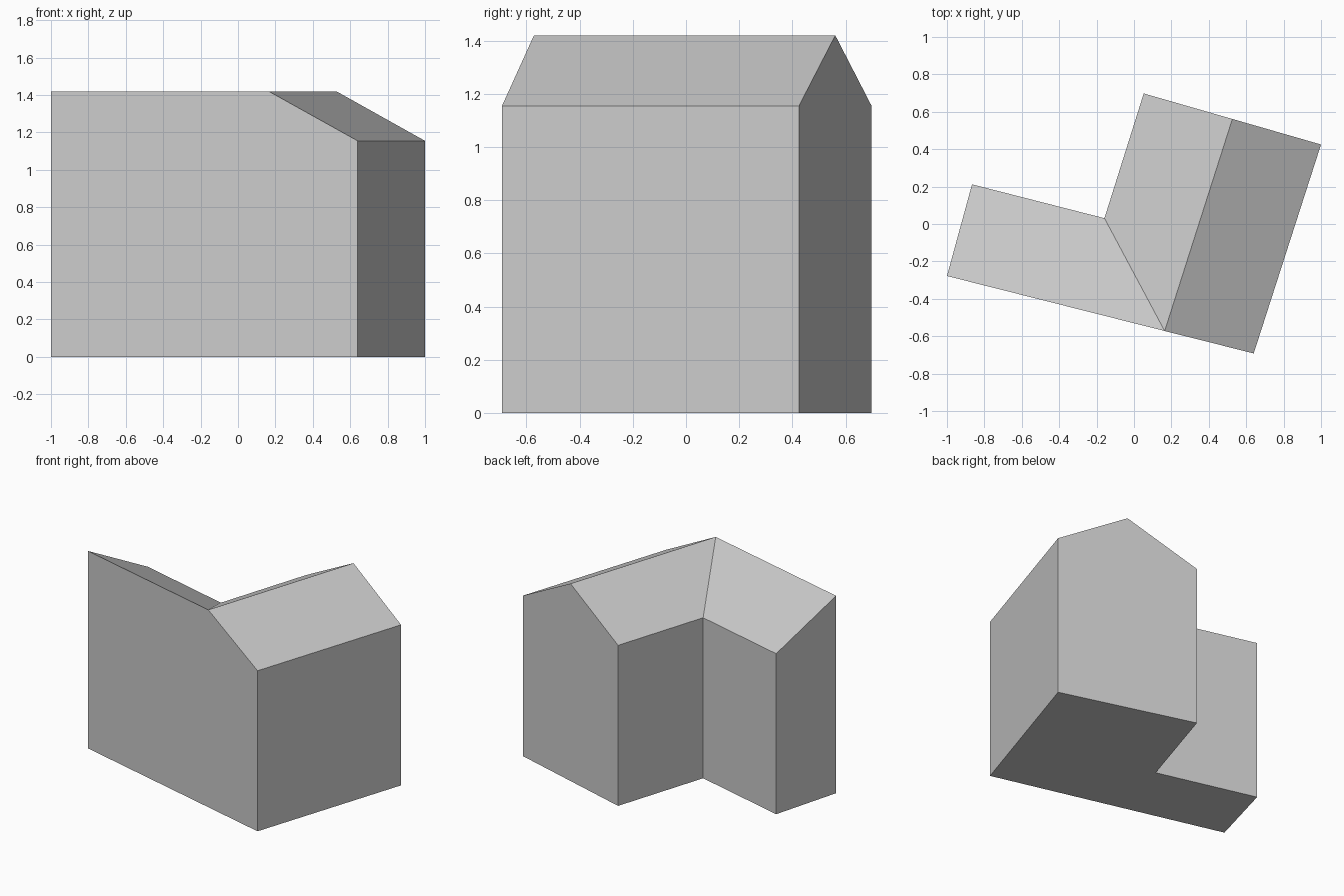
import bpy
import bmesh

cube = bpy.data.objects.get("Cube")
if cube:
    bpy.data.objects.remove(cube, do_unlink=True)

EAVE, RIDGE = 1.155, 1.42

# Footprint corners, counter-clockwise, each with the height of its wall top
corners = {
    "wing_front": (-1.0, -0.278, RIDGE),
    "front": (0.64, -0.692, EAVE),
    "back_left": (0.995, 0.425, EAVE),
    "back_right": (0.052, 0.698, EAVE),
    "inner": (-0.158, 0.031, EAVE),
    "wing_back": (-0.866, 0.212, EAVE),
}
corners["back_left"] = (1.0, 0.425, EAVE)

# Ridge ends that stand above the middle of the two gable walls
ridges = {"front": (0.164, -0.572, RIDGE), "back_left": (0.526, 0.5615, RIDGE)}

bm = bmesh.new()
base = {n: bm.verts.new((x, y, 0)) for n, (x, y, z) in corners.items()}
top = {n: bm.verts.new(p) for n, p in corners.items()}
peak = {n: bm.verts.new(p) for n, p in ridges.items()}

# Walls: the two gable walls include a ridge point
gables = {"wing_front": peak["front"], "back_left": peak["back_left"]}
names = list(corners)
for a, b in zip(names, names[1:] + names[:1]):
    loop = [base[a], base[b], top[b]]
    if a in gables:
        loop.append(gables[a])
    bm.faces.new(loop + [top[a]])

# Floor
bm.faces.new([base[n] for n in reversed(names)])

# Roof: two slopes of the main block and one slope of the side wing
bm.faces.new([top["front"], top["back_left"], peak["back_left"], peak["front"]])
bm.faces.new([peak["front"], peak["back_left"], top["back_right"], top["inner"]])
bm.faces.new([top["wing_front"], peak["front"], top["inner"], top["wing_back"]])
bmesh.ops.recalc_face_normals(bm, faces=bm.faces[:])

mesh = bpy.data.meshes.new("building")
bm.to_mesh(mesh)
bm.free()
building = bpy.data.objects.new("building", mesh)
bpy.context.collection.objects.link(building)

# Plain light grey
colour = (0.6, 0.6, 0.6, 1)
grey = bpy.data.materials.new("light grey")
grey.use_nodes = True
grey.diffuse_color = colour
grey.node_tree.nodes["Principled BSDF"].inputs["Base Color"].default_value = colour
mesh.materials.append(grey)
